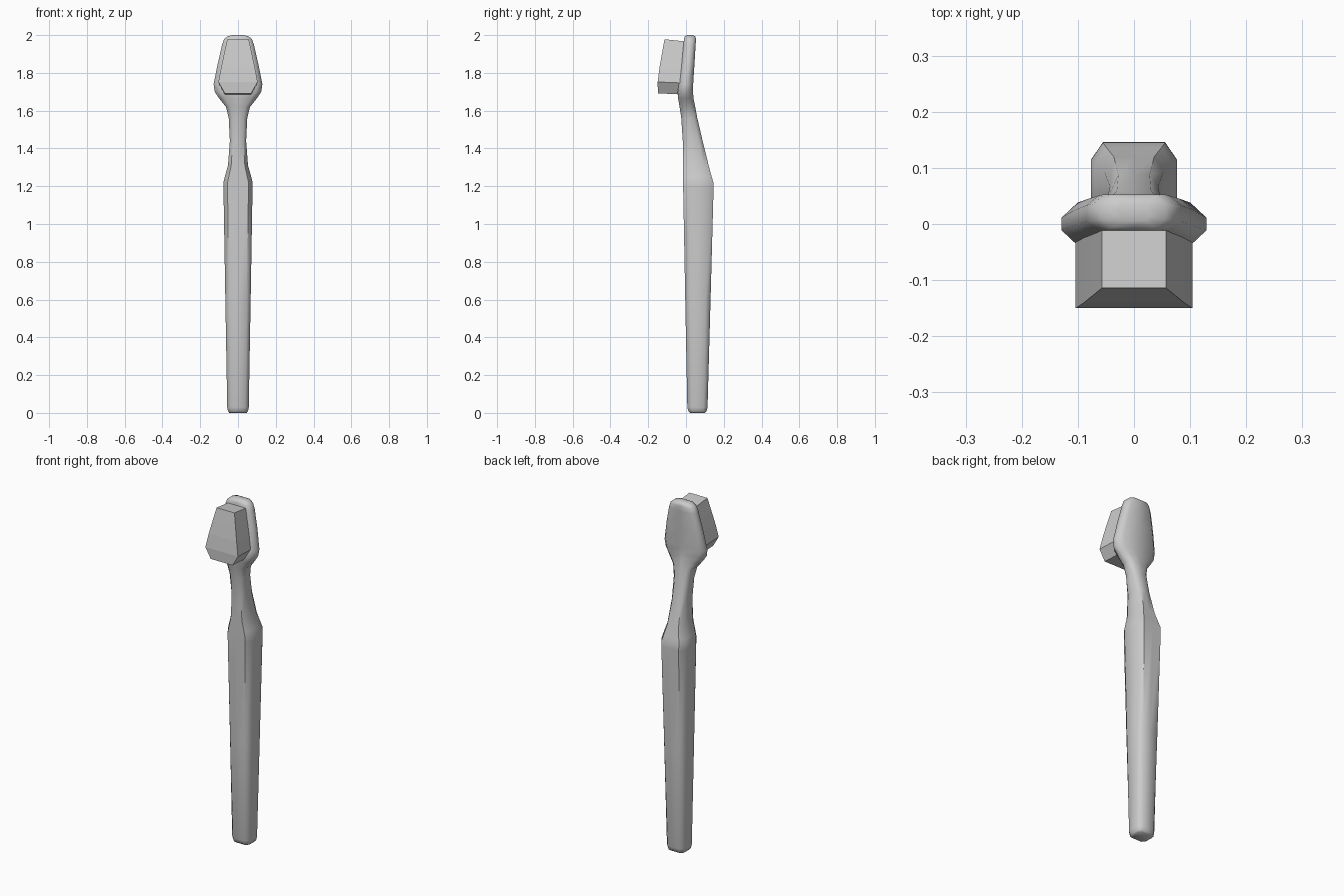
import bpy, bmesh


def loft(name, rings):
    """Skin a stack of equal-length rings and cap both ends."""
    bm = bmesh.new()
    loops = [[bm.verts.new(p) for p in r] for r in rings]
    n = len(loops[0])
    for a, b in zip(loops, loops[1:]):
        for i in range(n):
            j = (i + 1) % n
            bm.faces.new((a[i], a[j], b[j], b[i]))
    bm.faces.new(loops[0][::-1])
    bm.faces.new(loops[-1])
    bmesh.ops.recalc_face_normals(bm, faces=bm.faces)
    mesh = bpy.data.meshes.new(name)
    bm.to_mesh(mesh)
    bm.free()
    obj = bpy.data.objects.new(name, mesh)
    bpy.context.collection.objects.link(obj)
    return obj


def section(z, w, front, back, kx, ky):
    """Chamfered box section; kx, ky are the flat fractions of each side."""
    m, h = (front + back) / 2, (back - front) / 2
    a, c = w * kx, h * ky
    right = [(0, front), (a, front), (w, m - c), (w, m + c), (a, back), (0, back)]
    left = [(-x, y) for x, y in right[-2:0:-1]]
    return [(x, y, z) for x, y in right + left]


# Handle, neck and head plate: z, half width, front y, back y, flat fractions
handle = loft("handle", [section(*r) for r in [
    (0.00, 0.046, 0.022, 0.100, 0.65, 0.60),
    (0.008, 0.053, 0.013, 0.109, 0.65, 0.60),
    (0.03, 0.057, 0.007, 0.114, 0.65, 0.60),
    (0.60, 0.067, -0.004, 0.130, 0.70, 0.60),
    (1.19, 0.077, -0.015, 0.146, 0.72, 0.60),
    (1.22, 0.077, -0.015, 0.145, 0.72, 0.60),
    (1.25, 0.070, -0.015, 0.136, 0.70, 0.60),
    (1.31, 0.053, -0.015, 0.120, 0.68, 0.60),
    (1.44, 0.043, -0.017, 0.088, 0.65, 0.60),
    (1.56, 0.049, -0.025, 0.060, 0.62, 0.55),
    (1.62, 0.064, -0.034, 0.049, 0.62, 0.45),
    (1.665, 0.100, -0.042, 0.040, 0.68, 0.35),
    (1.70, 0.123, -0.044, 0.037, 0.76, 0.30),
    (1.74, 0.129, -0.038, 0.038, 0.78, 0.30),
    (1.85, 0.107, -0.024, 0.045, 0.76, 0.40),
    (1.95, 0.084, -0.013, 0.051, 0.74, 0.45),
    (1.98, 0.073, -0.011, 0.053, 0.72, 0.45),
    (1.993, 0.056, -0.007, 0.050, 0.70, 0.45),
    (2.00, 0.030, 0.006, 0.036, 0.70, 0.45),
]])
bpy.context.view_layer.objects.active = handle
handle.select_set(True)
bpy.ops.object.shade_smooth_by_angle(angle=0.9)

# Flat-faced bristle block: z at front, z at back, half width, front y, back y
loft("bristles", [
    [(-w, f, zf), (w, f, zf), (w, b, zb), (-w, b, zb)]
    for zf, zb, w, f, b in [
        (1.692, 1.686, 0.070, -0.149, -0.030),
        (1.752, 1.747, 0.104, -0.150, -0.025),
        (1.830, 1.823, 0.089, -0.140, -0.015),
        (1.905, 1.896, 0.073, -0.127, -0.006),
        (1.978, 1.966, 0.057, -0.114, 0.000),
    ]
])
